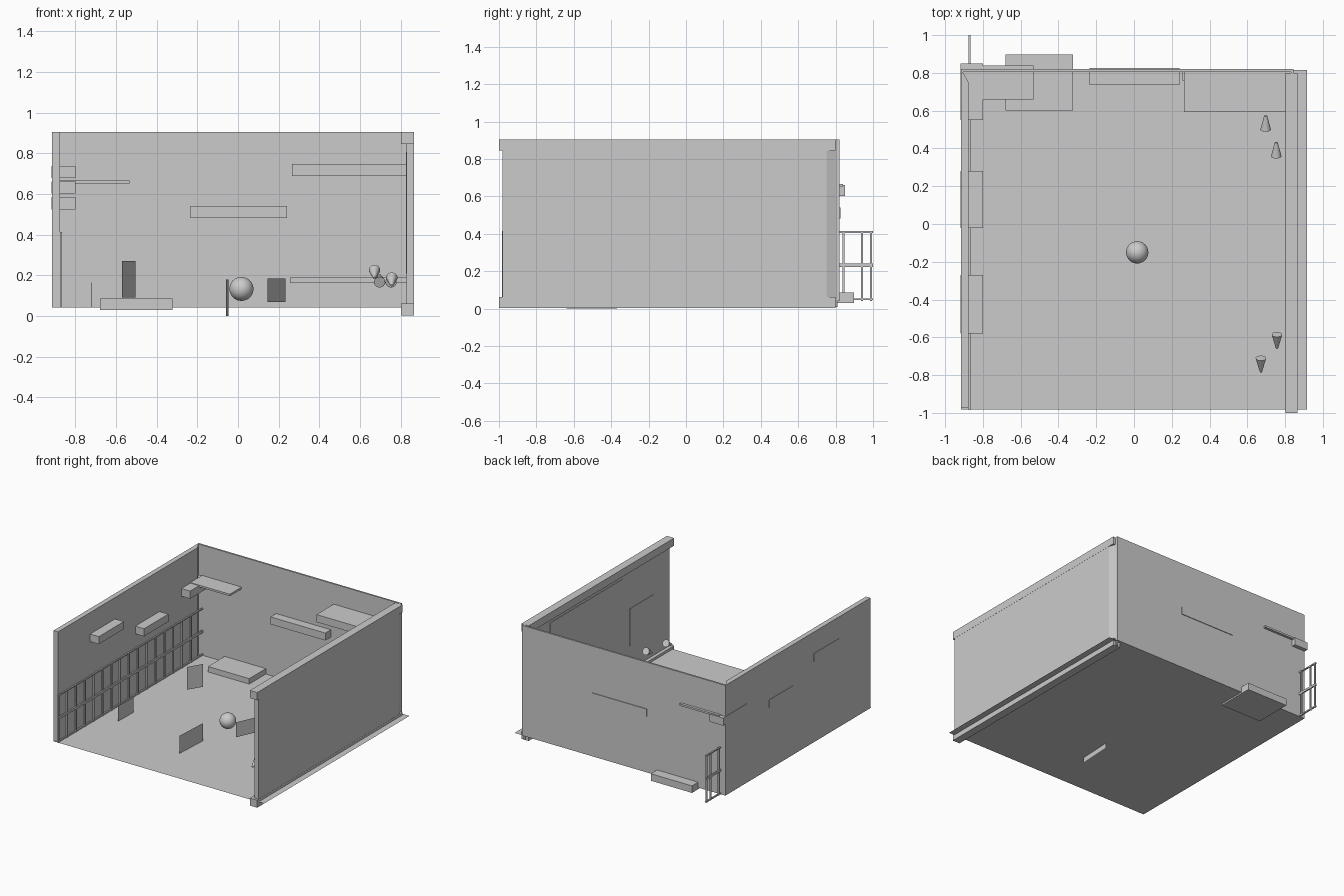
import bpy, bmesh
from mathutils import Vector

if "Cube" in bpy.data.objects:
    bpy.data.objects.remove(bpy.data.objects["Cube"])


def mesh_object(name, verts, faces):
    me = bpy.data.meshes.new(name)
    me.from_pydata(verts, [], faces)
    me.update()
    ob = bpy.data.objects.new(name, me)
    bpy.context.collection.objects.link(ob)
    return ob


def prism(name, outline, z0, z1):
    # vertical extrusion of an outline given counter-clockwise from above
    n = len(outline)
    verts = [(x, y, z) for z in (z0, z1) for x, y in outline]
    faces = [tuple(reversed(range(n))), tuple(range(n, 2 * n))]
    faces += [(i, (i + 1) % n, n + (i + 1) % n, n + i) for i in range(n)]
    return mesh_object(name, verts, faces)


def box(name, x, y, z):
    return prism(name, [(x[0], y[0]), (x[1], y[0]), (x[1], y[1]), (x[0], y[1])], *z)


def sheet(name, a, b, z):
    return mesh_object(name, [(*a, z[0]), (*b, z[0]), (*b, z[1]), (*a, z[1])], [(0, 1, 2, 3)])


def smooth(ob):
    bpy.context.view_layer.objects.active = ob
    bpy.ops.object.select_all(action='DESELECT')
    ob.select_set(True)
    bpy.ops.object.shade_smooth_by_angle()


def cone(name, base, tip, r_base, r_tip):
    base, tip = Vector(base), Vector(tip)
    axis = tip - base
    bm = bmesh.new()
    bmesh.ops.create_cone(bm, cap_ends=True, segments=24, radius1=r_base,
                          radius2=r_tip, depth=axis.length)
    me = bpy.data.meshes.new(name)
    bm.to_mesh(me)
    bm.free()
    ob = bpy.data.objects.new(name, me)
    ob.location = (base + tip) / 2
    ob.rotation_euler = axis.to_track_quat('Z', 'Y').to_euler()
    bpy.context.collection.objects.link(ob)
    smooth(ob)


# room shell: floor sheet, three walls, edge beams on the right
FLOOR, TOP = 0.042, 0.905
mesh_object("floor", [(-.915, -.983, FLOOR), (.915, -.983, FLOOR),
                      (.915, .815, FLOOR), (-.915, .815, FLOOR)], [(0, 1, 2, 3)])
prism("left_wall", [(-.915, -.975), (-.876, -.975), (-.876, .75), (-.915, .82)], FLOOR, TOP)
box("back_wall", (-.915, .845), (.806, .82), (FLOOR, TOP))
prism("right_wall", [(.83, -.98), (.865, -.98), (.865, .75), (.842, .81), (.83, .81)], .01, TOP)
for name, z in (("right_top_beam", (.845, TOP)), ("right_bottom_beam", (.003, .062))):
    box(name, (.803, .866), (-1.0, .80), z)

# wall pictures on the right wall
box("large_wall_panel", (.826, .834), (-.397, .497), (.21, .806))
box("small_wall_panel", (.826, .834), (-.782, -.484), (.25, .54))

# boxes on the left wall
for i, (y, z) in enumerate([((-.58, -.27), (.678, .737)), ((-.02, .28), (.525, .585)),
                            ((.55, .85), (.602, .662))]):
    box(f"left_wall_box_{i + 1}", (-.918, -.80), y, z)

# shelves and bench at the back
box("corner_shelf", (-.876, -.533), (.66, .84), (.652, .667))
box("back_middle_shelf", (-.235, .24), (.737, .825), (.482, .54))
box("back_right_shelf", (.265, .83), (.593, .81), (.688, .747))
box("back_low_rail", (.255, .83), (.76, .81), (.163, .19))
box("bench_block", (-.68, -.323), (.60, .897), (.03, .085))

# fence along the left wall, running out past the back wall
FX = (-.877, -.866)
for i, z in enumerate([(.045, .055), (.222, .24), (.405, .414)]):
    box(f"fence_rail_{i + 1}", FX, (-.985, 1.0), z)
POSTS = 19
for i in range(POSTS):
    y = .99 - i * 1.97 / (POSTS - 1)
    if i == 1:
        y = .94
    elif i == 2:
        y = .842
    box(f"fence_post_{i + 1}", FX, (y - .005, y + .005), (.042, .414))

# upright sheets standing on the floor
sheet("sheet_1", (-.06, -.64), (-.046, -.37), (0, .18))
sheet("sheet_2", (-.57, .18), (-.505, .288), (.092, .27))
sheet("sheet_3", (-.724, -.45), (-.72, -.267), (.045, .165))
sheet("sheet_4", (.145, -.23), (.235, -.03), (.068, .185))

# ball
bpy.ops.mesh.primitive_uv_sphere_add(segments=32, ring_count=16, radius=.059,
                                     location=(.017, -.15, .133))
ball = bpy.context.object
ball.name = "ball"
smooth(ball)

# tilted cones by the right wall
for i, (x, y, z) in enumerate([(.672, -.74, .212), (.757, -.615, .175)]):
    cone(f"front_cone_{i + 1}", (x, y + .03, z + .014), (x, y - .043, z - .025), .028, .006)
for i, (x, y, z) in enumerate([(.697, .53, .18), (.753, .388, .18)]):
    cone(f"back_cone_{i + 1}", (x, y - .03, z - .014), (x, y + .043, z + .018), .028, .008)
